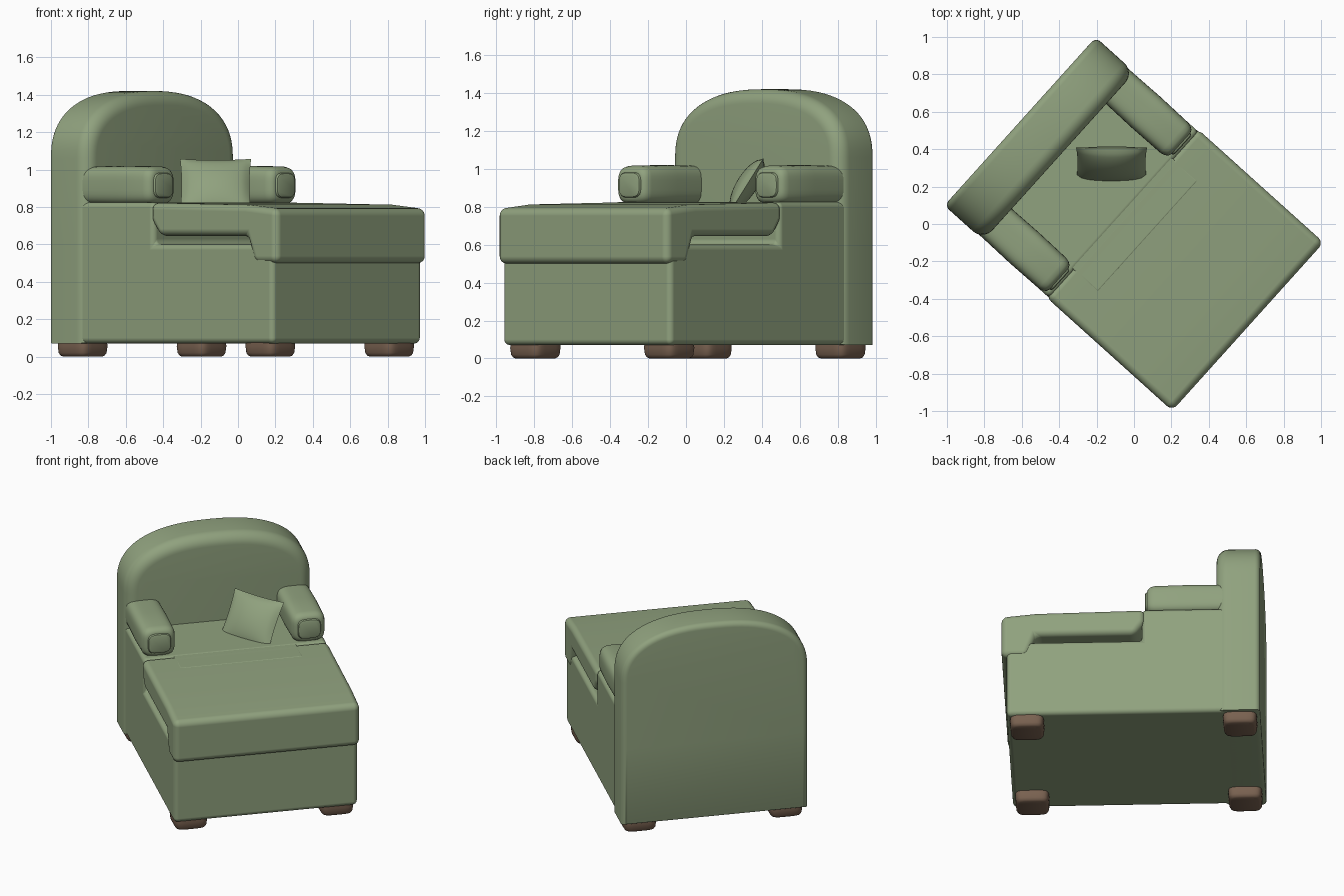
import bpy, bmesh
from math import cos, sin, pi, radians, copysign
from mathutils import Matrix

if "Cube" in bpy.data.objects:
    bpy.data.objects.remove(bpy.data.objects["Cube"])

TURN = radians(-42)   # whole chair is turned; local x = forward, y = side


def material(name, rgb):
    m = bpy.data.materials.new(name)
    m.diffuse_color = (*rgb, 1)
    m.use_nodes = True
    m.node_tree.nodes["Principled BSDF"].inputs["Base Color"].default_value = m.diffuse_color
    return m


GREEN = material("green fabric", (0.28, 0.36, 0.21))
BROWN = material("brown wood", (0.19, 0.12, 0.08))


def finish(bm, name, mat, turn=True, sharp=40):
    bmesh.ops.recalc_face_normals(bm, faces=bm.faces[:])
    me = bpy.data.meshes.new(name)
    bm.to_mesh(me)
    bm.free()
    me.materials.append(mat)
    ob = bpy.data.objects.new(name, me)
    bpy.context.collection.objects.link(ob)
    me.polygons.foreach_set("use_smooth", [True] * len(me.polygons))
    if turn:
        ob.rotation_euler.z = TURN
    if sharp:
        bpy.ops.object.select_all(action='DESELECT')
        ob.select_set(True)
        bpy.context.view_layer.objects.active = ob
        bpy.ops.object.shade_smooth_by_angle(angle=radians(sharp))
    return ob


def prism(name, profile, half_width, bevel):
    """Side profile (x, z) extruded across the width with rounded edges."""
    bm = bmesh.new()
    f = bm.faces.new([bm.verts.new((x, -half_width, z)) for x, z in profile])
    ext = bmesh.ops.extrude_face_region(bm, geom=[f])["geom"]
    verts = [g for g in ext if isinstance(g, bmesh.types.BMVert)]
    bmesh.ops.translate(bm, verts=verts, vec=(0, 2 * half_width, 0))
    ob = finish(bm, name, GREEN, sharp=0)
    mod = ob.modifiers.new("round", 'BEVEL')
    mod.width, mod.segments = bevel, 5
    mod.limit_method, mod.angle_limit = 'ANGLE', radians(25)
    mod.harden_normals = True
    return ob


def loft(name, rings, mat):
    """Skin closed rings of equal point count, cap both ends."""
    bm = bmesh.new()
    vs = [[bm.verts.new(p) for p in r] for r in rings]
    n = len(vs[0])
    for a, b in zip(vs, vs[1:]):
        for i in range(n):
            j = (i + 1) % n
            bm.faces.new((a[i], a[j], b[j], b[i]))
    bm.faces.new(vs[0])
    bm.faces.new(vs[-1])
    return finish(bm, name, mat)


def oval(a, b, n, count=40):
    """Superellipse outline with half sizes a, b."""
    out = []
    for i in range(count):
        t = 2 * pi * (i + 0.5) / count
        c, s = cos(t), sin(t)
        out.append((copysign(a * abs(c) ** (2 / n), c), copysign(b * abs(s) ** (2 / n), s)))
    return out


# base, stepped up under the arms
prism("base", [(-0.78, 0.07), (0.787, 0.07), (0.787, 0.6), (-0.07, 0.6),
               (-0.07, 0.825), (-0.78, 0.825)], 0.597, 0.03)

# seat cushion with front lip, and its narrow tongue between the arms
prism("seat_cushion", [(-0.09, 0.823), (-0.09, 0.73), (-0.03, 0.645), (0.60, 0.645),
                       (0.655, 0.50), (0.82, 0.50), (0.82, 0.79), (0.6, 0.812)], 0.605, 0.038)
prism("seat_cushion_rear", [(-0.62, 0.7), (0.1, 0.7), (0.1, 0.822), (-0.62, 0.822)], 0.40, 0.01)


# arched backrest
def arch(x, inset):
    w, top, shoulder, n = 0.605 - inset, 1.42 - inset, 1.06, 2.4
    pts = [(x, -w, 0.07 + inset * 0.3), (x, -w, 0.6)]
    for i in range(41):
        c, s = cos(pi - pi * i / 40), sin(pi * i / 40)
        pts.append((x, copysign(w * abs(c) ** (2 / n), c),
                    shoulder + (top - shoulder) * max(s, 0) ** (2 / n)))
    return pts + [(x, w, 0.6), (x, w, 0.07 + inset * 0.3)]


R_BACK, R_FRONT = 0.035, 0.075
rings = [arch(-0.82 + R_BACK * (1 - sin(t)), R_BACK * (1 - cos(t)))
         for t in [pi / 2 * (1 - i / 6) for i in range(7)]]
rings += [arch(-0.54 - R_FRONT * (1 - sin(t)), R_FRONT * (1 - cos(t)))
          for t in [pi / 2 * i / 8 for i in range(9)]]
loft("backrest", rings, GREEN)

# arms with a small padded front panel
for side, label in ((-1, "left"), (1, "right")):
    def arm_ring(x, k):
        return [(x, side * 0.487 + y, 0.915 + z) for y, z in oval(0.113 - k, 0.105 - k, 3.6)]
    loft(f"{label}_arm", [arm_ring(*p) for p in (
        (-0.62, 0.004), (-0.35, 0), (-0.15, 0.003), (-0.125, 0.009),
        (-0.108, 0.021), (-0.102, 0.036))], GREEN)
    loft(f"{label}_arm_panel", [arm_ring(*p) for p in (
        (-0.12, 0.038), (-0.1, 0.038), (-0.092, 0.042), (-0.088, 0.052))], GREEN)

# feet
for x, ends in ((-0.69, "back"), (0.66, "front")):
    for y, label in ((-0.475, "left"), (0.475, "right")):
        loft(f"{ends}_{label}_foot", [[(x + a, y + b, z) for a, b in oval(s, s, 5, 32)]
             for z, s in ((0, 0.085), (0.006, 0.096), (0.02, 0.104),
                          (0.055, 0.108), (0.085, 0.106))], BROWN)

# throw pillow: two bulged grids leaning back, sunk slightly in the seat
bm = bmesh.new()
N = 16
for sgn in (-1, 1):
    g = []
    for i in range(N + 1):
        row = []
        for j in range(N + 1):
            a, b = 2 * i / N - 1, 2 * j / N - 1
            bulge = 0.055 * ((1 - a * a) * (1 - b * b)) ** 0.6
            row.append(bm.verts.new((0.19 * a * (0.955 + 0.045 * b * b), sgn * bulge,
                                     0.165 * b * (0.955 + 0.045 * a * a))))
        g.append(row)
    for i in range(N):
        for j in range(N):
            bm.faces.new((g[i][j], g[i + 1][j], g[i + 1][j + 1], g[i][j + 1]))
bmesh.ops.remove_doubles(bm, verts=bm.verts[:], dist=0.0005)
pillow = finish(bm, "pillow", GREEN, turn=False, sharp=50)
pillow.matrix_world = Matrix.Translation((-0.12, 0.322, 0.917)) @ Matrix.Rotation(radians(-32), 4, 'X')
